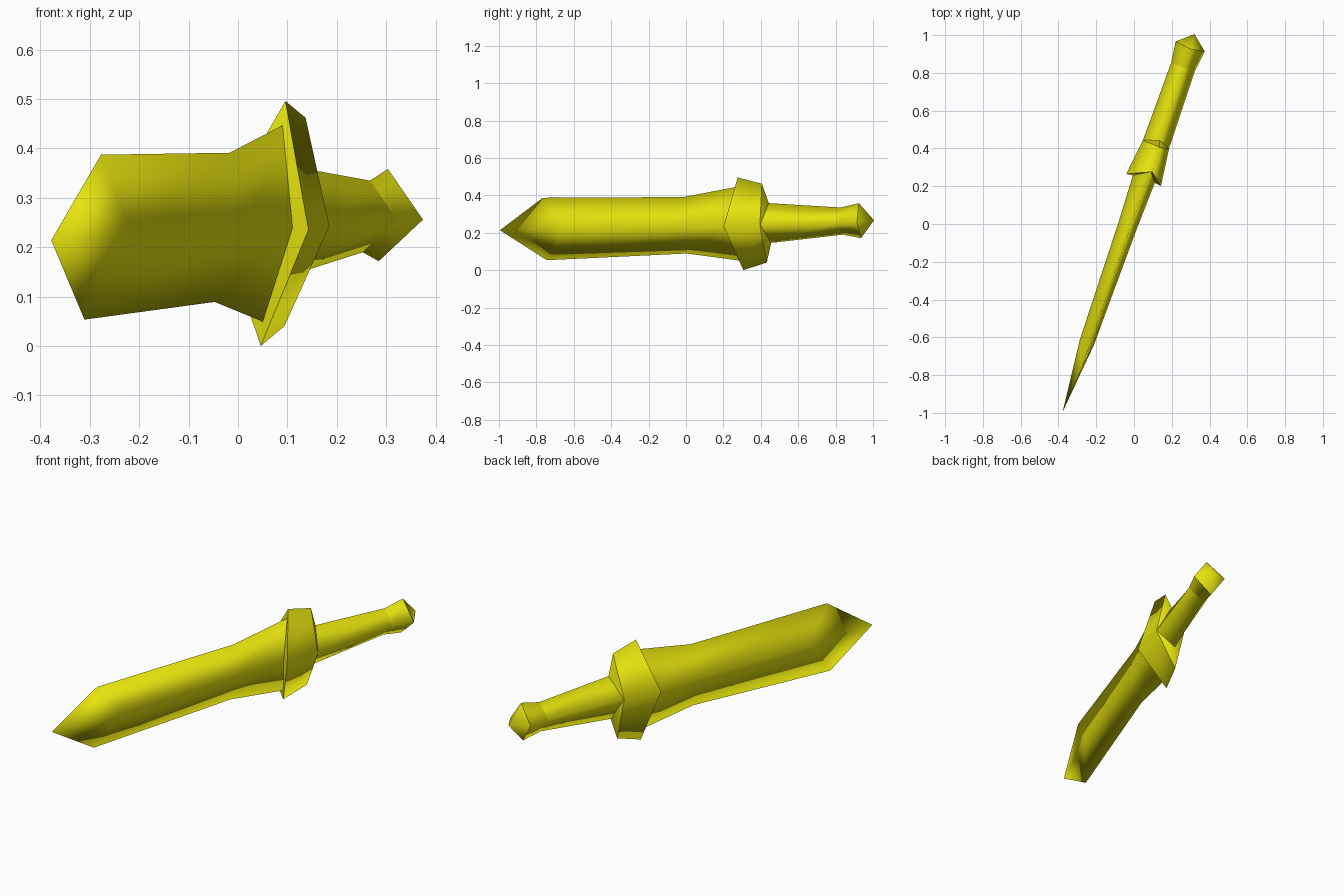
import bpy, bmesh
from mathutils import Vector, Matrix

if "Cube" in bpy.data.objects:
    bpy.data.objects.remove(bpy.data.objects["Cube"])

# Single yellow finish
yellow = bpy.data.materials.new("yellow")
yellow.diffuse_color = (0.79, 0.77, 0.004, 1)
yellow.use_nodes = True
yellow.node_tree.nodes["Principled BSDF"].inputs["Base Color"].default_value = yellow.diffuse_color

# Sword frame: length from tip to pommel, side across the flat, up along the cutting edges
tip = Vector((-0.378, -0.995, 0.214))
length = Vector((0.3295, 0.944, 0.025)).normalized()
up = Vector((0.1, -0.061, 0.993))
up = (up - length * up.dot(length)).normalized()
side = length.cross(up)
frame = Matrix((side, length, up)).transposed().to_4x4()
frame.translation = tip


def diamond_loft(name, stations, sharp=()):
    """Stations: (ridge position, edge position, half thickness, half height).
    A station of zero size becomes a point; sharp lists the crisp rings."""
    bm = bmesh.new()
    rings = []
    for ridge, edge, t, h in stations:
        if t == 0:
            rings.append([bm.verts.new((0, ridge, 0))] * 4)
        else:
            rings.append([bm.verts.new(p) for p in
                          ((t, ridge, 0), (0, edge, h), (-t, ridge, 0), (0, edge, -h))])
    for a, b in zip(rings, rings[1:]):
        for i in range(4):
            j = (i + 1) % 4
            corners = list(dict.fromkeys((a[i], a[j], b[j], b[i])))
            bm.faces.new(corners).smooth = True
    for k in sharp:
        for i in range(4):
            bm.edges.get((rings[k][i], rings[k][(i + 1) % 4])).smooth = False
    bmesh.ops.recalc_face_normals(bm, faces=bm.faces)
    # Make sure normals point away from the axis on open shells
    if sum(f.normal.dot(Vector((f.calc_center_median().x, 0, f.calc_center_median().z)))
           for f in bm.faces) < 0:
        bmesh.ops.reverse_faces(bm, faces=bm.faces)
    bm.transform(frame)
    mesh = bpy.data.meshes.new(name)
    bm.to_mesh(mesh)
    bm.free()
    mesh.materials.append(yellow)
    obj = bpy.data.objects.new(name, mesh)
    bpy.context.collection.objects.link(obj)
    return obj


# Rings shared between neighbouring parts
blade_root = (1.306, 1.36, 0.062, 0.2)
handle_root = (1.50, 1.53, 0.073, 0.107)
neck = (1.936, 1.936, 0.067, 0.073)

# Blade with pointed tip, narrow waist and flared root
diamond_loft("blade", [(0, 0, 0, 0), (0.39, 0.255, 0.04, 0.168),
                       (1.05, 1.05, 0.052, 0.152), blade_root])

# Guard, with its front and back faces
diamond_loft("guard", [blade_root, (1.301, 1.363, 0.098, 0.2495),
                       (1.498, 1.498, 0.074, 0.212), handle_root], sharp=(1, 2))

# Tapered grip
diamond_loft("handle", [handle_root, neck])

# Flared pommel with a low pyramid cap
diamond_loft("pommel", [neck, (2.05, 2.04, 0.082, 0.094), (2.119, 2.119, 0, 0)], sharp=(1,))
